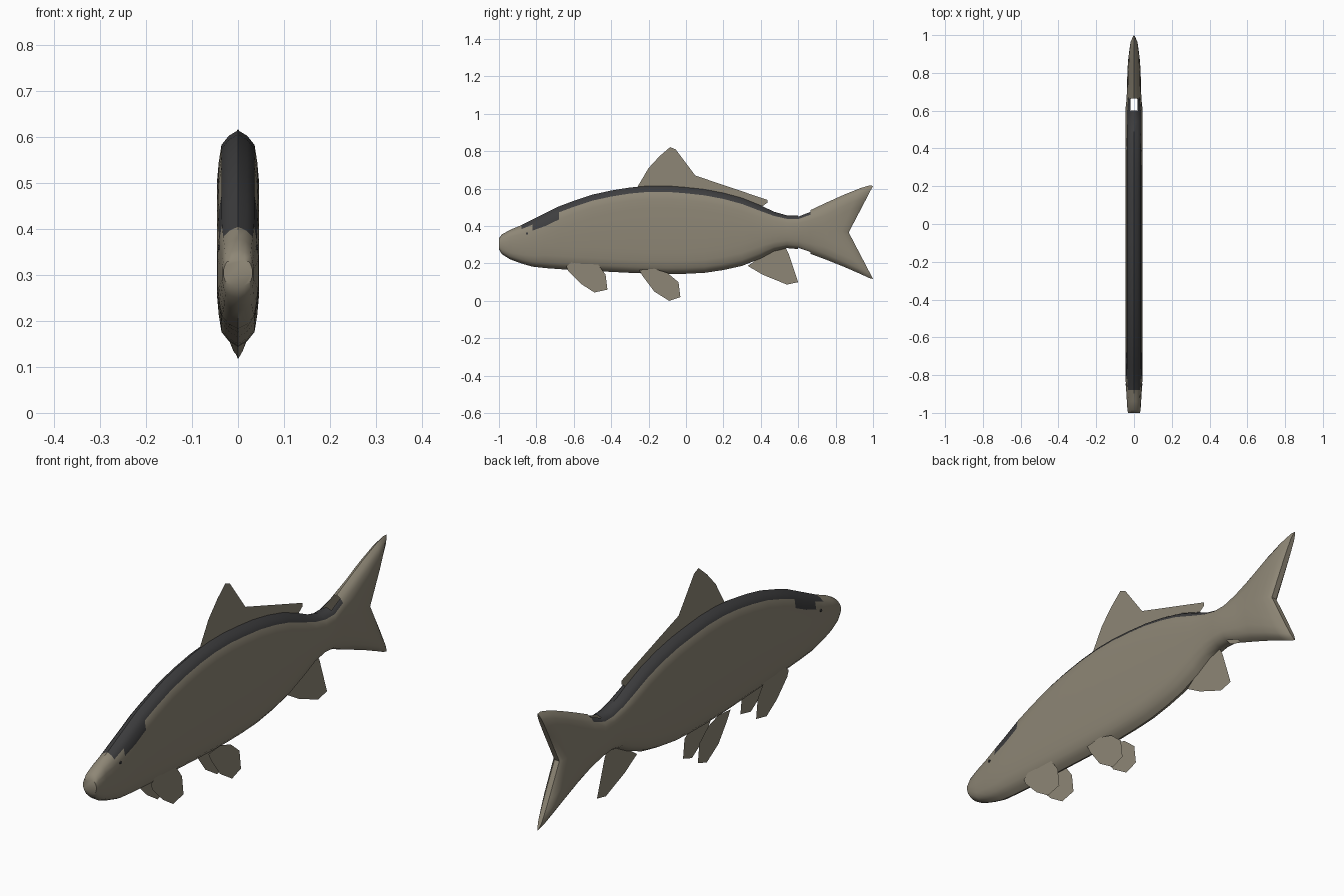
import bpy, bmesh, math

if "Cube" in bpy.data.objects:
    bpy.data.objects.remove(bpy.data.objects["Cube"])


def material(name, rgb):
    m = bpy.data.materials.new(name)
    m.diffuse_color = (*rgb, 1)
    m.use_nodes = True
    m.node_tree.nodes["Principled BSDF"].inputs["Base Color"].default_value = m.diffuse_color
    return m


TAN = material("olive tan", (0.27, 0.24, 0.18))
DARK = material("charcoal back", (0.048, 0.048, 0.05))


def finish(name, bm, mats):
    me = bpy.data.meshes.new(name)
    bm.to_mesh(me)
    bm.free()
    for m in mats:
        me.materials.append(m)
    ob = bpy.data.objects.new(name, me)
    bpy.context.collection.objects.link(ob)
    return ob


# Cross-section from the top centre down: (drop, half width)
SECTION = [(0, 0), (0.012, 0.02), (0.032, 0.036), (0.07, 0.042), (0.115, 0.046)]
N = 2 * len(SECTION)


def half_ring(zb, zt, scale):
    h = zt - zb
    k = min(1, h / 0.3)
    up = [(zt - d * k, w * scale) for d, w in SECTION]
    low = [(zb + d * k, w * scale) for d, w in reversed(SECTION)]
    return up + [((zb + zt) / 2, SECTION[-1][1] * scale)] + low


def loft(name, stations):
    """Station: y, bottom, top, width scale, depth of the tail fork."""
    bm = bmesh.new()
    rings = []
    for y, zb, zt, scale, fork in stations:
        half = half_ring(zb, zt, scale)
        full = [(w, z) for z, w in half] + [(-w, z) for z, w in reversed(half[1:-1])]
        ring = []
        for x, z in full:
            f = abs(2 * (z - zb) / (zt - zb) - 1)
            ring.append(bm.verts.new((x, y - fork * (1 - f), z)))
        rings.append(ring)
    n = len(rings[0])
    for i in range(len(rings) - 1):
        a, b = rings[i], rings[i + 1]
        y0, y1 = stations[i][0], stations[i + 1][0]
        for j in range(n):
            row = min(j, n - 1 - j)          # 0 at the back ridge
            # open notch between body and tail, along ridge and belly
            if y0 >= 0.599 and y1 <= 0.67 and (row == 0 or row == n // 2 - 1):
                continue
            k = (j + 1) % n
            f = bm.faces.new((a[j], b[j], b[k], a[k]))
            back = row <= 1 and -0.89 < y0 and y1 < 0.67
            patch = row == 2 and -0.83 < y0 and y1 < -0.67
            f.material_index = 1 if back or patch else 0
    bm.faces.new(rings[0])
    # trailing edge strip, so the fork stays concave
    last = rings[-1]
    for j in range(n // 2):
        vs = [last[j], last[-j % n], last[-(j + 1) % n], last[j + 1]]
        bm.faces.new(list(dict.fromkeys(vs)))
    bmesh.ops.recalc_face_normals(bm, faces=bm.faces)
    ob = finish(name, bm, [TAN, DARK])
    bpy.ops.object.select_all(action='DESELECT')
    ob.select_set(True)
    bpy.context.view_layer.objects.active = ob
    bpy.ops.object.shade_smooth_by_angle(angle=math.radians(40))
    return ob


# Body and tail
loft("fish_body", [
    (-1.0, .275, .335, .68, 0), (-.985, .25, .355, .76, 0), (-.94, .222, .38, .82, 0),
    (-.88, .20, .405, .9, 0), (-.82, .183, .435, .97, 0), (-.75, .175, .47, 1, 0),
    (-.68, .17, .505, 1, 0), (-.6, .165, .535, 1, 0), (-.5, .16, .568, 1, 0),
    (-.4, .155, .59, 1, 0), (-.3, .15, .606, 1, 0), (-.2, .146, .615, 1, 0),
    (-.1, .144, .615, 1, 0), (0, .145, .607, 1, 0), (.1, .15, .596, 1, 0),
    (.2, .165, .577, 1, 0), (.3, .187, .55, 1, 0), (.4, .227, .51, 1, 0),
    (.47, .265, .477, 1, 0), (.54, .282, .457, 1, 0), (.6, .277, .457, 1, 0),
    (.665, .252, .485, .85, 0), (.75, .22, .525, .8, .02), (.85, .18, .57, .76, .06),
    (.93, .145, .602, .65, .1), (.98, .122, .617, .5, .122), (1.0, .117, .615, .25, .13)])


# Thin flat fins
def fin(name, outline, x=0):
    bm = bmesh.new()
    f = bm.faces.new([bm.verts.new((x, y, z)) for y, z in outline])
    bmesh.ops.triangulate(bm, faces=[f])
    finish(name, bm, [TAN])


fin("dorsal_fin", [(-.265, .6), (-.2, .71), (-.14, .775), (-.085, .822), (-.055, .81),
                   (.05, .67), (.435, .54), (.435, .525), (.405, .503), (.3, .53), (0, .59)])
fin("anal_fin", [(.33, .187), (.45, .27), (.53, .29), (.55, .25), (.56, .155),
                 (.6, .1), (.54, .087), (.41, .14)])
for side, s in (("right", 1), ("left", -1)):
    fin("pectoral_fin_" + side, [(-.64, .185), (-.6, .215), (-.56, .198), (-.47, .195),
        (-.43, .14), (-.42, .06), (-.49, .045), (-.56, .09), (-.63, .16)], s * .037)
    fin("pelvic_fin_" + side, [(-.25, .165), (-.17, .172), (-.1, .15), (-.04, .1),
        (-.03, .02), (-.09, 0), (-.17, .05), (-.23, .13)], s * .035)
    # Small eye plates
    bpy.ops.mesh.primitive_cylinder_add(vertices=8, radius=.006, depth=.004,
                                        location=(s * .042, -.85, .36),
                                        rotation=(0, math.pi / 2, 0))
    eye = bpy.context.object
    eye.name = "eye_" + side
    eye.data.materials.append(DARK)
